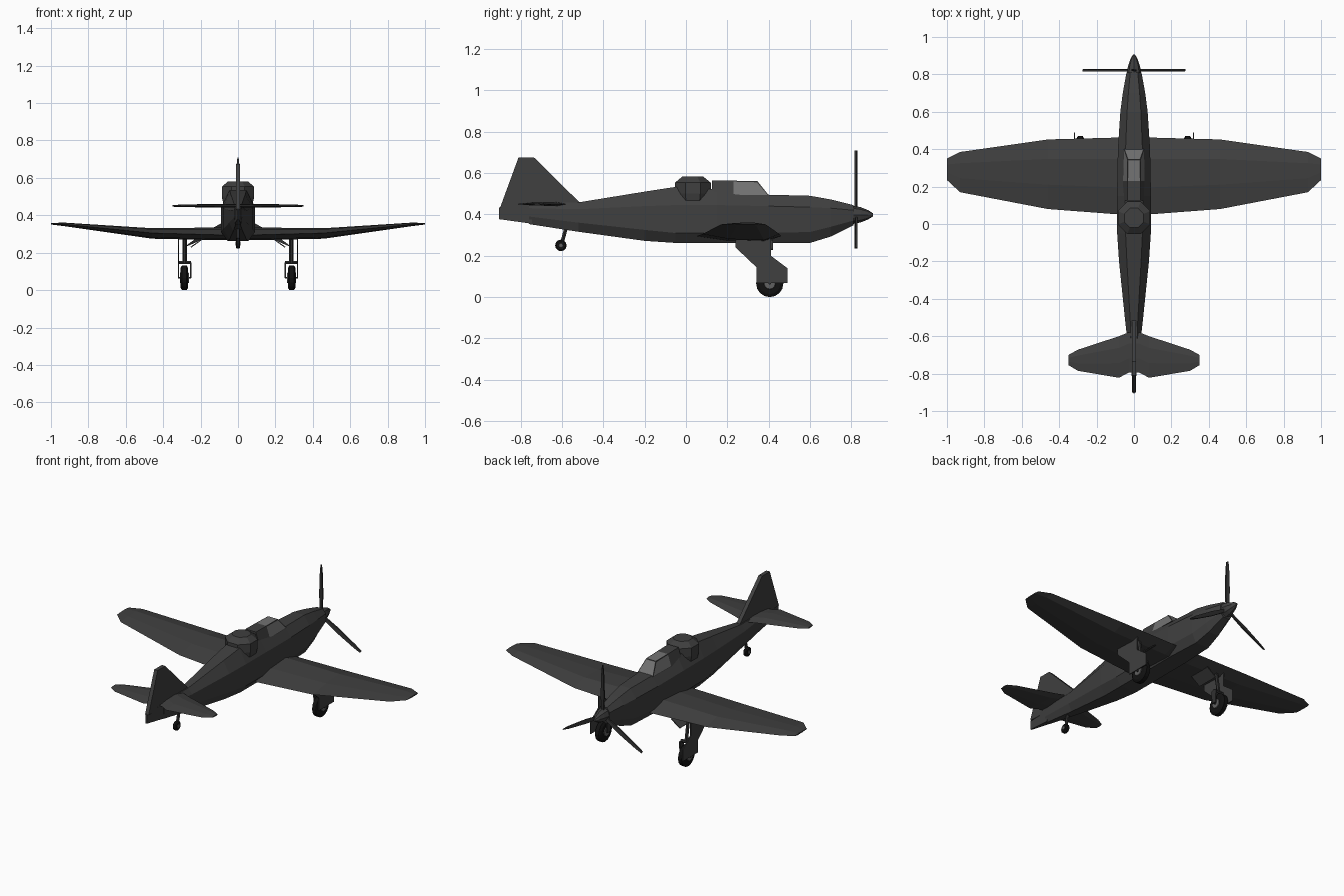
import bpy, bmesh
from math import radians, pi, sin, cos
from mathutils import Vector, Matrix

cube = bpy.data.objects.get("Cube")
if cube:
    bpy.data.objects.remove(cube, do_unlink=True)


def material(name, value):
    m = bpy.data.materials.new(name)
    m.use_nodes = True
    colour = (value, value, value, 1)
    m.diffuse_color = colour
    m.node_tree.nodes["Principled BSDF"].inputs["Base Color"].default_value = colour
    return m


PAINT = material("dark grey paint", 0.05)
GLASS = material("grey glass", 0.17)
RUBBER = material("black rubber", 0.006)
METAL = material("dark metal", 0.03)
HUB = material("hub grey", 0.12)


def finish(name, bm, *mats):
    bmesh.ops.recalc_face_normals(bm, faces=bm.faces)
    mesh = bpy.data.meshes.new(name)
    bm.to_mesh(mesh)
    bm.free()
    for m in mats:
        mesh.materials.append(m)
    ob = bpy.data.objects.new(name, mesh)
    bpy.context.collection.objects.link(ob)
    return ob


def loft(name, rings, *mats):
    """Skin a list of equal-length closed rings and cap both ends."""
    bm = bmesh.new()
    rows = [[bm.verts.new(p) for p in r] for r in rings]
    n = len(rows[0])
    for a, b in zip(rows, rows[1:]):
        for i in range(n):
            j = (i + 1) % n
            bm.faces.new((a[i], a[j], b[j], b[i]))
    bm.faces.new(rows[0])
    bm.faces.new(rows[-1])
    return finish(name, bm, *mats)


def mirror_x(ob):
    ob.modifiers.new("mirror", 'MIRROR').use_axis[0] = True


def side_plate(name, outline, x, half, mat):
    """Plate drawn in the y-z plane."""
    return loft(name, [[(x + s * half, y, z) for y, z in outline] for s in (-1, 1)], mat)


def rod(name, a, b, r, mat, sides=6):
    a, b = Vector(a), Vector(b)
    rot = (b - a).to_track_quat('Z', 'Y')
    ring = [rot @ Vector((r * cos(2 * pi * i / sides), r * sin(2 * pi * i / sides), 0))
            for i in range(sides)]
    return loft(name, [[a + p for p in ring], [b + p for p in ring]], mat)


def wheel(name, centre, radius, half, mat, sides=16):
    """Wheel with bevelled shoulders, axle along x."""
    rings = []
    for dx, r in ((-half, .78), (-half * .6, 1), (half * .6, 1), (half, .78)):
        rings.append([Vector(centre) + Vector((dx, radius * r * cos(2 * pi * i / sides),
                                               radius * r * sin(2 * pi * i / sides)))
                      for i in range(sides)])
    return loft(name, rings, mat)


# Fuselage: y, top half width, side half width, bottom half width, four heights
stations = [
    (-.76, .012, .02, .012, .455, .43, .39, .353),
    (-.52, .02, .047, .025, .458, .425, .36, .316),
    (-.2, .038, .08, .045, .51, .44, .325, .272),
    (-.05, .045, .09, .055, .533, .445, .31, .262),
    (.15, .048, .091, .055, .52, .445, .31, .262),
    (.4, .045, .086, .055, .495, .44, .31, .262),
    (.6, .037, .073, .045, .49, .435, .315, .262),
    (.7, .03, .06, .035, .472, .43, .34, .293),
    (.81, .02, .04, .02, .445, .42, .37, .348),
]
loft("fuselage", [[(-t, y, zt), (t, y, zt), (w, y, zs), (w, y, zl),
                   (b, y, zb), (-b, y, zb), (-w, y, zl), (-w, y, zs)]
                  for y, t, w, b, zt, zs, zl, zb in stations], PAINT)

# Spinner
loft("spinner", [[(r * cos(pi * i / 4), y, .398 + r * 1.15 * sin(pi * i / 4)) for i in range(8)]
                 for y, r in ((.80, .04), (.845, .032), (.88, .02), (.905, .006))], PAINT)

# Propeller: three tapered blades, one upright
bm = bmesh.new()
for k in range(3):
    turn = Matrix.Rotation(k * 2 * pi / 3, 4, 'Y')
    rows = []
    for r, w in ((.02, .008), (.13, .013), (.27, .008), (.315, .003)):
        rows.append([bm.verts.new(turn @ Vector(p) + Vector((0, .822, .395)))
                     for p in ((-w, -.003, r), (w, -.007, r), (w, .003, r), (-w, .007, r))])
    for a, b in zip(rows, rows[1:]):
        for i in range(4):
            j = (i + 1) % 4
            bm.faces.new((a[i], a[j], b[j], b[i]))
    bm.faces.new(rows[0])
    bm.faces.new(rows[-1])
finish("propeller", bm, METAL)


def wing_ring(x, back, front, z, up, down):
    c = front - back
    return [(x, back, z), (x, back + .35 * c, z + up * .8), (x, back + .72 * c, z + up),
            (x, front, z), (x, front - .2 * c, z - down), (x, back + .35 * c, z - down * .8)]


# Wings: x, trailing edge, leading edge, height, thickness above and below
wing = loft("wing", [wing_ring(*s) for s in (
    (.0, .052, .462, .295, .042, .028), (.09, .052, .462, .295, .04, .028),
    (.46, .08, .452, .305, .026, .03), (.93, .17, .385, .352, .009, .01),
    (1, .235, .35, .355, .004, .004))], PAINT)
mirror_x(wing)

# Tailplane
tail = loft("tailplane", [wing_ring(*s) for s in (
    (.0, -.795, -.575, .45, .011, .009), (.03, -.795, -.58, .45, .011, .009),
    (.08, -.822, -.6, .45, .011, .009), (.3, -.785, -.672, .45, .008, .006),
    (.35, -.755, -.7, .45, .004, .004))], PAINT)
mirror_x(tail)

# Fin and rudder
side_plate("fin", [(-.9, .43), (-.81, .675), (-.735, .675), (-.515, .458), (-.7, .42)],
           0, .012, PAINT)
loft("rudder_base", [[(-w, y, a), (w, y, a), (w, y, b), (-w, y, b)] for y, w, a, b in
                     ((-.905, .004, .377, .432), (-.745, .018, .355, .455))], PAINT)

# Gun turret: eight-sided dome
loft("turret", [[(r * cos(pi / 8 + pi * i / 4), .033 + r * sin(pi / 8 + pi * i / 4), z)
                 for i in range(8)]
                for z, r in ((.44, .08), (.50, .094), (.553, .094), (.582, .056))], PAINT)

# Cockpit canopy, with inset panes
canopy = loft("canopy", [[(-w, a, .49), (w, a, .49), (t, b, .565 - d), (-t, b, .565 - d)]
                         for w, t, a, b, d in ((.06, .036, .125, .125, 0),
                                               (.06, .036, .225, .225, .002),
                                               (.054, .034, .402, .345, .004))], PAINT, GLASS)
bm = bmesh.new()
bm.from_mesh(canopy.data)
bm.faces.ensure_lookup_table()
panes = [f for f in bm.faces if f.calc_center_median().y > .23 and f.normal.z > .1]
bmesh.ops.inset_individual(bm, faces=panes, thickness=.007)
for f in panes:
    f.material_index = 1
bm.to_mesh(canopy.data)
bm.free()

# Main landing gear, built on the left and mirrored
gear = [
    wheel("main_tyre", (.287, .405, .066), .066, .021, RUBBER),
    wheel("main_hub", (.287, .405, .066), .034, .024, HUB, 12),
    rod("gear_leg", (.285, .405, .15), (.285, .38, .3), .011, METAL),
    rod("fork_bridge", (.25, .405, .148), (.32, .405, .148), .009, METAL),
    rod("axle", (.252, .405, .066), (.32, .405, .066), .006, METAL),
    side_plate("fork_arm", [(.39, .066), (.42, .066), (.425, .148), (.385, .148)],
               .253, .004, METAL),
    side_plate("gear_door", [(.24, .29), (.41, .29), (.41, .2), (.49, .14), (.49, .068),
                             (.34, .068), (.34, .145), (.24, .24)], .319, .003, PAINT),
    loft("inner_door", [[(.19, y, .27), (.25, y, .227), (.253, y, .232), (.193, y, .275)]
                        for y in (.28, .42)], PAINT),
]
for part in gear:
    mirror_x(part)

# Tail wheel
wheel("tail_tyre", (0, -.605, .25), .028, .012, RUBBER, 12)
wheel("tail_hub", (0, -.605, .25), .013, .014, HUB, 8)
rod("tail_strut", (0, -.6, .262), (0, -.58, .335), .01, METAL)
